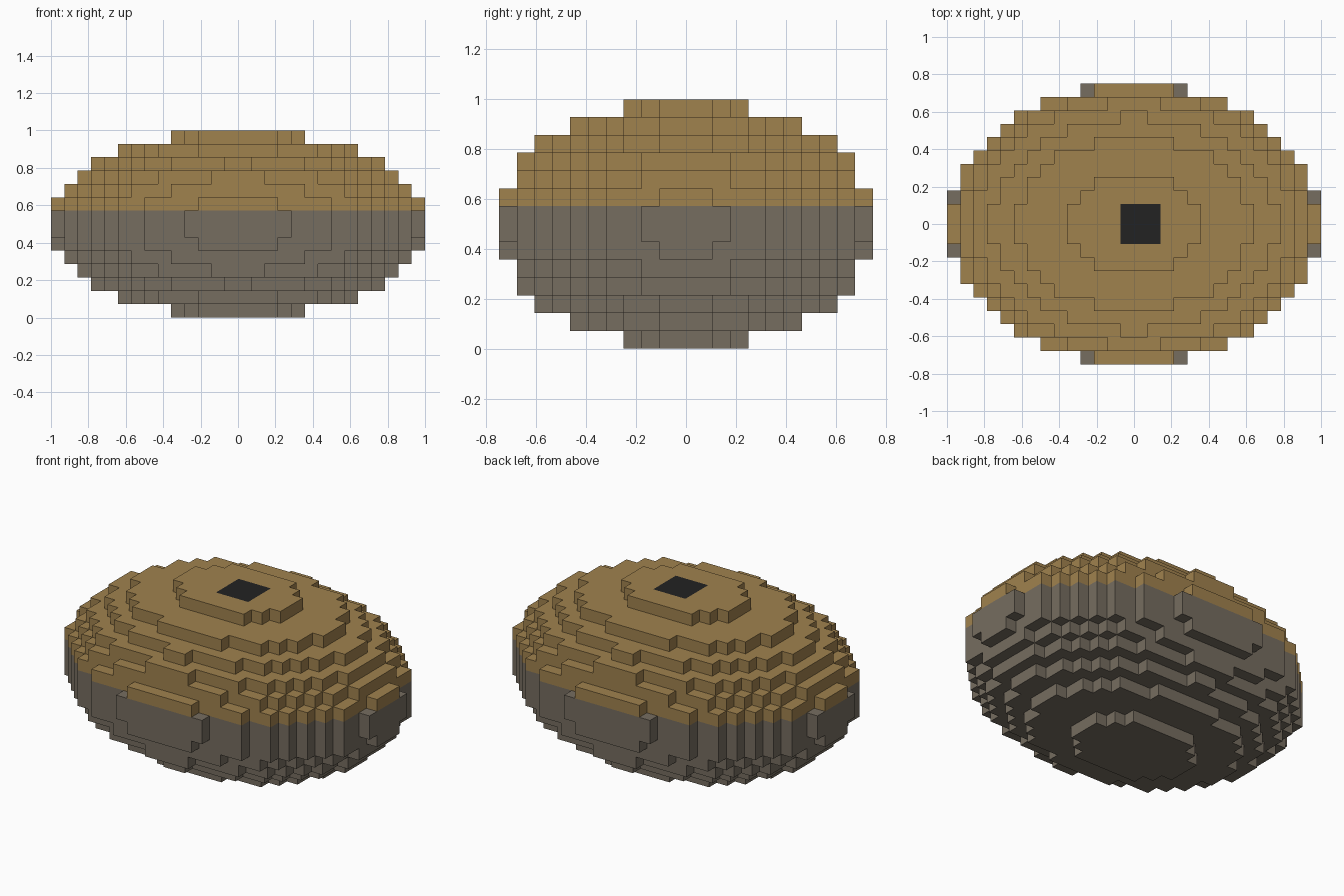
import bpy
import bmesh
from mathutils import Vector

if "Cube" in bpy.data.objects:
    bpy.data.objects.remove(bpy.data.objects["Cube"], do_unlink=True)

CELL = 1 / 14                      # block size
NX, NY, NZ = 28, 21, 14            # blocks along each axis
SEAM = 8                           # first layer of the upper shell


def material(name, rgb):
    mat = bpy.data.materials.new(name)
    mat.use_nodes = True
    colour = (*rgb, 1)
    mat.diffuse_color = colour
    bsdf = next(n for n in mat.node_tree.nodes if n.type == "BSDF_PRINCIPLED")
    bsdf.inputs["Base Color"].default_value = colour
    bsdf.inputs["Roughness"].default_value = 0.9
    return mat


tan = material("tan", (0.352, 0.223, 0.076))
grey = material("warm_grey", (0.181, 0.153, 0.117))
black = material("black", (0.016, 0.016, 0.016))


def filled(i, j, k):
    """True where the block's centre lies inside the ellipsoid."""
    return sum(((2 * c + 1) / n - 1) ** 2
               for c, n in ((i, NX), (j, NY), (k, NZ))) <= 1


DIRECTIONS = [Vector(d) for d in ((1, 0, 0), (-1, 0, 0), (0, 1, 0),
                                  (0, -1, 0), (0, 0, 1), (0, 0, -1))]


def block_shell(name, layers, mats):
    """Outer block faces of the given layers, joined into one skin."""
    bm = bmesh.new()
    for k in layers:
        for i in range(NX):
            for j in range(NY):
                if not filled(i, j, k):
                    continue
                centre = Vector((i + 0.5 - NX / 2, j + 0.5 - NY / 2, k + 0.5))
                for d in DIRECTIONS:
                    if filled(i + int(d.x), j + int(d.y), k + int(d.z)):
                        continue
                    u = Vector((d.y, d.z, d.x))
                    v = d.cross(u)
                    corners = [centre + (d + a * u + b * v) / 2
                               for a, b in ((-1, -1), (1, -1), (1, 1), (-1, 1))]
                    face = bm.faces.new([bm.verts.new(c * CELL) for c in corners])
                    # dark square patch on the crown, three blocks wide
                    if k == NZ - 1 and d.z > 0 and 13 <= i <= 15 and 9 <= j <= 11:
                        face.material_index = 1
    bmesh.ops.remove_doubles(bm, verts=bm.verts, dist=CELL / 100)
    mesh = bpy.data.meshes.new(name)
    bm.to_mesh(mesh)
    bm.free()
    for mat in mats:
        mesh.materials.append(mat)
    obj = bpy.data.objects.new(name, mesh)
    bpy.context.collection.objects.link(obj)
    return obj


# Grey lower body and tan upper body with the dark crown patch
block_shell("lower_shell", range(SEAM), [grey])
block_shell("upper_shell", range(SEAM, NZ), [tan, black])
